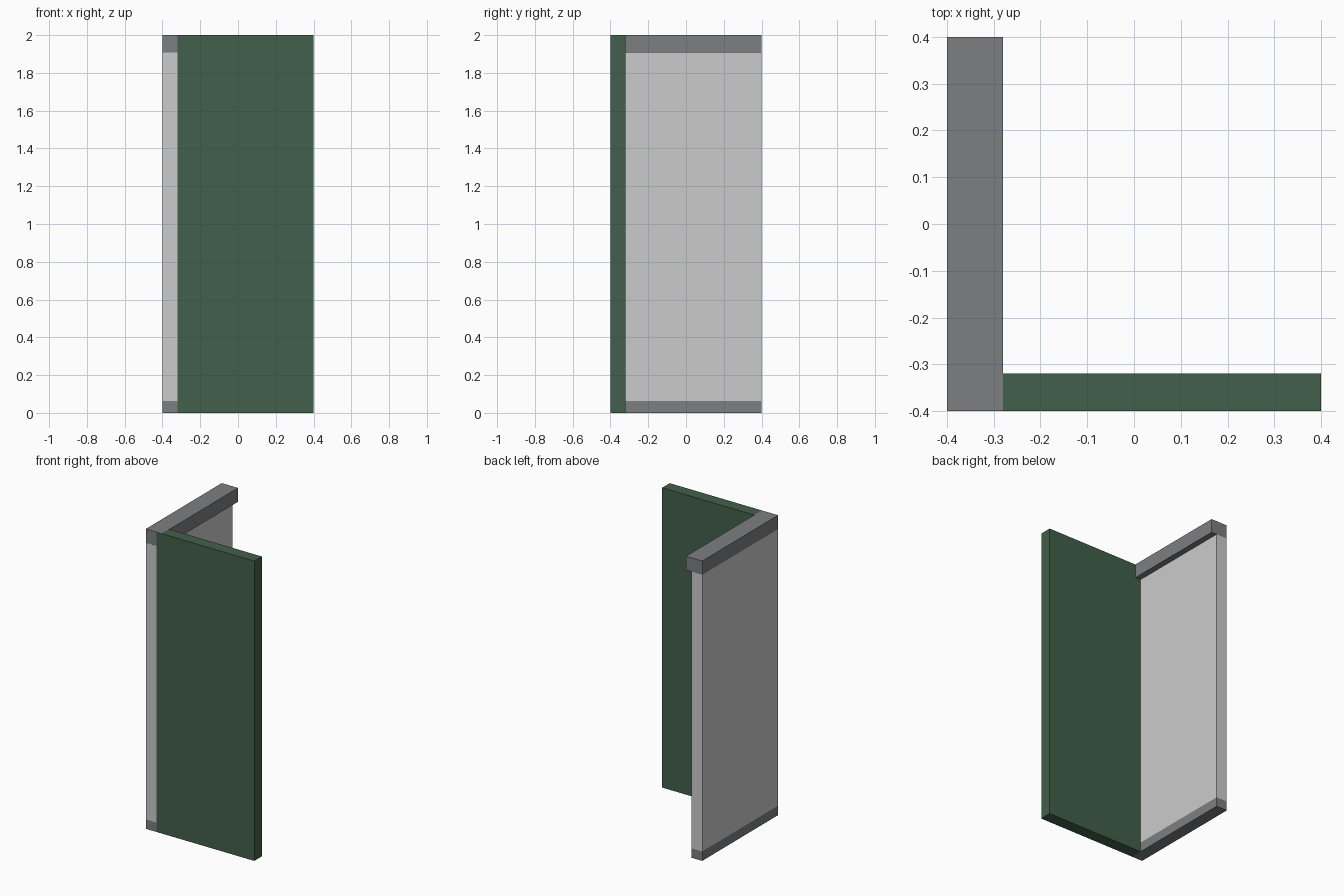
import bpy
import bmesh
from mathutils import Vector

if "Cube" in bpy.data.objects:
    bpy.data.objects.remove(bpy.data.objects["Cube"])


def material(name, color):
    mat = bpy.data.materials.new(name)
    mat.diffuse_color = (*color, 1)
    mat.use_nodes = True
    mat.node_tree.nodes["Principled BSDF"].inputs["Base Color"].default_value = mat.diffuse_color
    return mat


def box(name, lo, hi, mat=None):
    """Axis-aligned box between two opposite corners."""
    lo, hi = Vector(lo), Vector(hi)
    bm = bmesh.new()
    bmesh.ops.create_cube(bm, size=1)
    bmesh.ops.scale(bm, vec=hi - lo, verts=bm.verts)
    bmesh.ops.translate(bm, vec=(lo + hi) / 2, verts=bm.verts)
    mesh = bpy.data.meshes.new(name)
    bm.to_mesh(mesh)
    bm.free()
    obj = bpy.data.objects.new(name, mesh)
    bpy.context.collection.objects.link(obj)
    if mat:
        mesh.materials.append(mat)
    return obj


HALF = 0.4            # half footprint
INNER = -0.32         # inner face of both walls
BASE, CAP = 0.063, 1.908
GAP = 0.0005          # keeps overlapping faces from flickering

trim = material("trim_grey", (0.20, 0.21, 0.22))
green = material("panel_green", (0.055, 0.117, 0.07))

# Side wall with its skirting strip below
box("side_wall", (-HALF, -HALF, BASE), (INNER, HALF, CAP))
box("skirting", (-HALF, -HALF, 0), (INNER, HALF, BASE), trim)

# Top rail, overhanging the inner side of the wall
box("top_rail", (-HALF, -HALF + GAP, CAP), (-0.28, HALF, 2), trim)

# Green front panel
box("front_panel", (INNER, -HALF, 0), (HALF, INNER, 2 - GAP), green)
